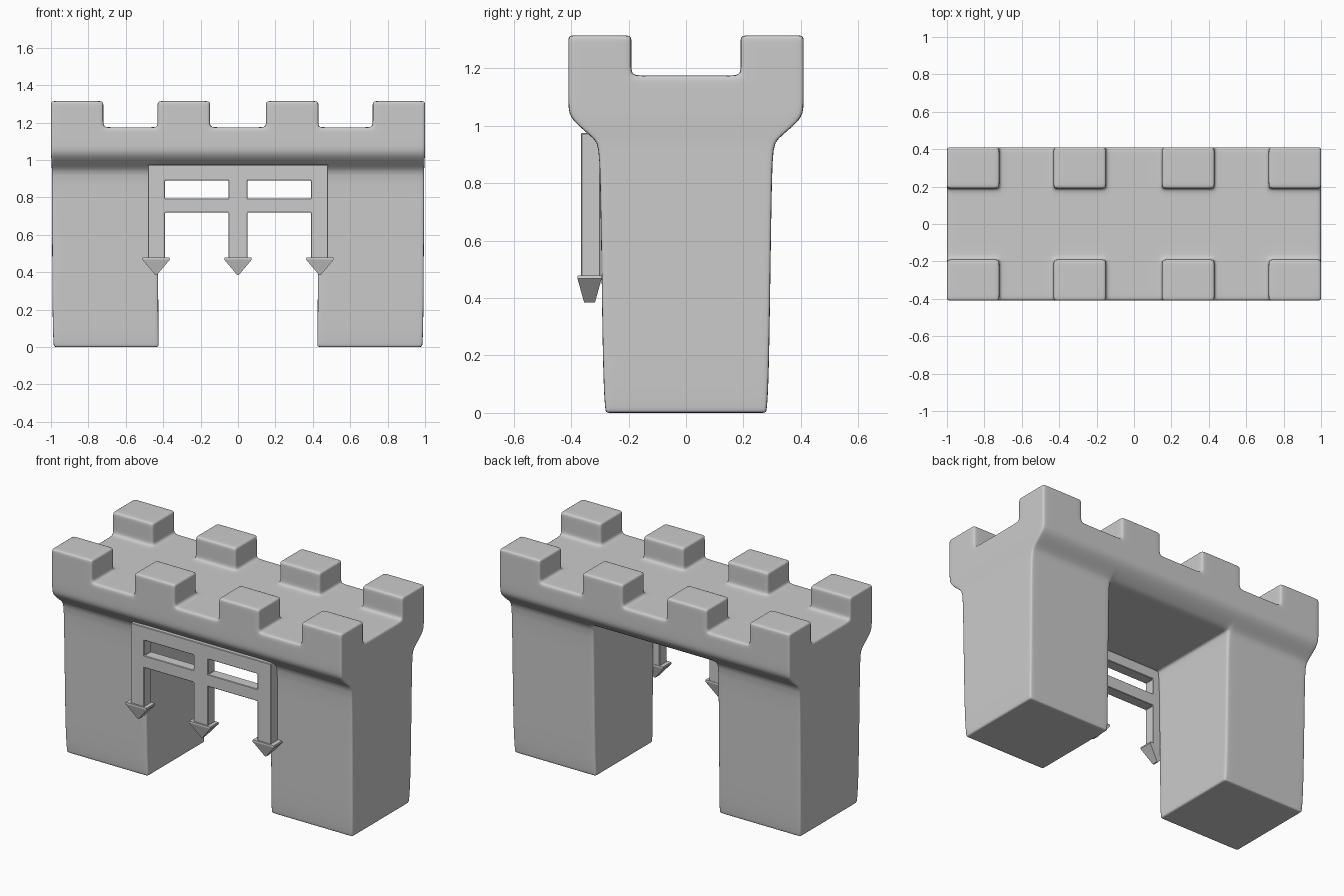
import bpy, bmesh

if "Cube" in bpy.data.objects:
    bpy.data.objects.remove(bpy.data.objects["Cube"])


def interp(table, t):
    # piecewise linear lookup
    for (a, va), (b, vb) in zip(table, table[1:]):
        if t <= b:
            return va + (vb - va) * (t - a) / (b - a)
    return table[-1][1]


def mirrored(values):
    return sorted({s * v for v in values for s in (-1, 1)})


def cell_mesh(name, xs, ys, zs, solid, warp=lambda p: p):
    # skin of all solid cells in an uneven 3D grid
    bm = bmesh.new()
    axes, verts = (xs, ys, zs), {}

    def filled(c):
        if any(i < 0 or i >= len(a) - 1 for i, a in zip(c, axes)):
            return False
        return solid(*[(a[i] + a[i + 1]) / 2 for i, a in zip(c, axes)])

    def vert(k):
        if k not in verts:
            verts[k] = bm.verts.new(warp((xs[k[0]], ys[k[1]], zs[k[2]])))
        return verts[k]

    for i in range(len(xs) - 1):
        for j in range(len(ys) - 1):
            for k in range(len(zs) - 1):
                c = (i, j, k)
                if not filled(c):
                    continue
                for ax in range(3):
                    for side in (0, 1):
                        n = list(c)
                        n[ax] += 2 * side - 1
                        if filled(n):
                            continue
                        u, v = (ax + 1) % 3, (ax + 2) % 3
                        loop = []
                        for du, dv in ((0, 0), (1, 0), (1, 1), (0, 1)):
                            p = list(c)
                            p[ax] += side
                            p[u] += du
                            p[v] += dv
                            loop.append(vert(tuple(p)))
                        bm.faces.new(loop if side else loop[::-1])
    return finish(name, bm)


def finish(name, bm):
    bmesh.ops.recalc_face_normals(bm, faces=bm.faces)
    me = bpy.data.meshes.new(name)
    bm.to_mesh(me)
    bm.free()
    ob = bpy.data.objects.new(name, me)
    bpy.context.collection.objects.link(ob)
    return ob


# gatehouse: two legs, flared parapet and eight corner blocks, rounded by subdivision
half_depth = [(0, .28), (.03, .283), (.13, .29), (.91, .299), (.95, .308),
              (1.02, .405), (1.07, .41), (1.4, .41)]
half_width = [(0, .985), (.13, .992), (.95, .995), (1.03, 1), (1.4, 1)]


def gate_solid(x, y, z):
    x, y = abs(x), abs(y)
    if z < .95:
        return x > .43
    if z < 1.175:
        return True
    return y > .19 and (x > .72 or .15 < x < .43)


def gate_warp(p):
    x, y, z = p
    return (x * interp(half_width, z), y * interp(half_depth, z) / .41, z)


gate = cell_mesh(
    "gatehouse",
    mirrored([.11, .15, .18, .40, .43, .46, .68, .72, .75, .975, 1]),
    mirrored([.145, .19, .22, .385, .41]),
    [0, .02, .13, .91, .95, 1.02, 1.07, 1.14, 1.175, 1.21, 1.29, 1.315],
    gate_solid, gate_warp)
gate.data.polygons.foreach_set("use_smooth", [True] * len(gate.data.polygons))
sub = gate.modifiers.new("round", 'SUBSURF')
sub.levels = sub.render_levels = 2


# portcullis lattice: three uprights and two rails
def lattice_solid(x, y, z):
    return abs(x) < .05 or abs(x) > .39 or z > .89 or .72 < z < .795


lattice = cell_mesh("portcullis_lattice", mirrored([.05, .39, .482]),
                    [-.366, -.298], [.47, .72, .795, .89, .975], lattice_solid)
bev = lattice.modifiers.new("edge", 'BEVEL')
bev.width = .003
bev.segments = 1

# wedge-shaped spike under each upright
for label, cx in (("left", -.438), ("middle", 0), ("right", .438)):
    bm = bmesh.new()
    rings = []
    for hw, hd, z in ((.072, .041, .478), (.074, .042, .468), (.004, .019, .385)):
        rings.append([bm.verts.new((cx + sx * hw, -.336 + sy * hd, z))
                      for sx, sy in ((-1, -1), (1, -1), (1, 1), (-1, 1))])
    for a, b in zip(rings, rings[1:]):
        for i in range(4):
            bm.faces.new((a[i], a[(i + 1) % 4], b[(i + 1) % 4], b[i]))
    bm.faces.new(rings[0])
    bm.faces.new(rings[-1])
    finish("portcullis_spike_" + label, bm)
